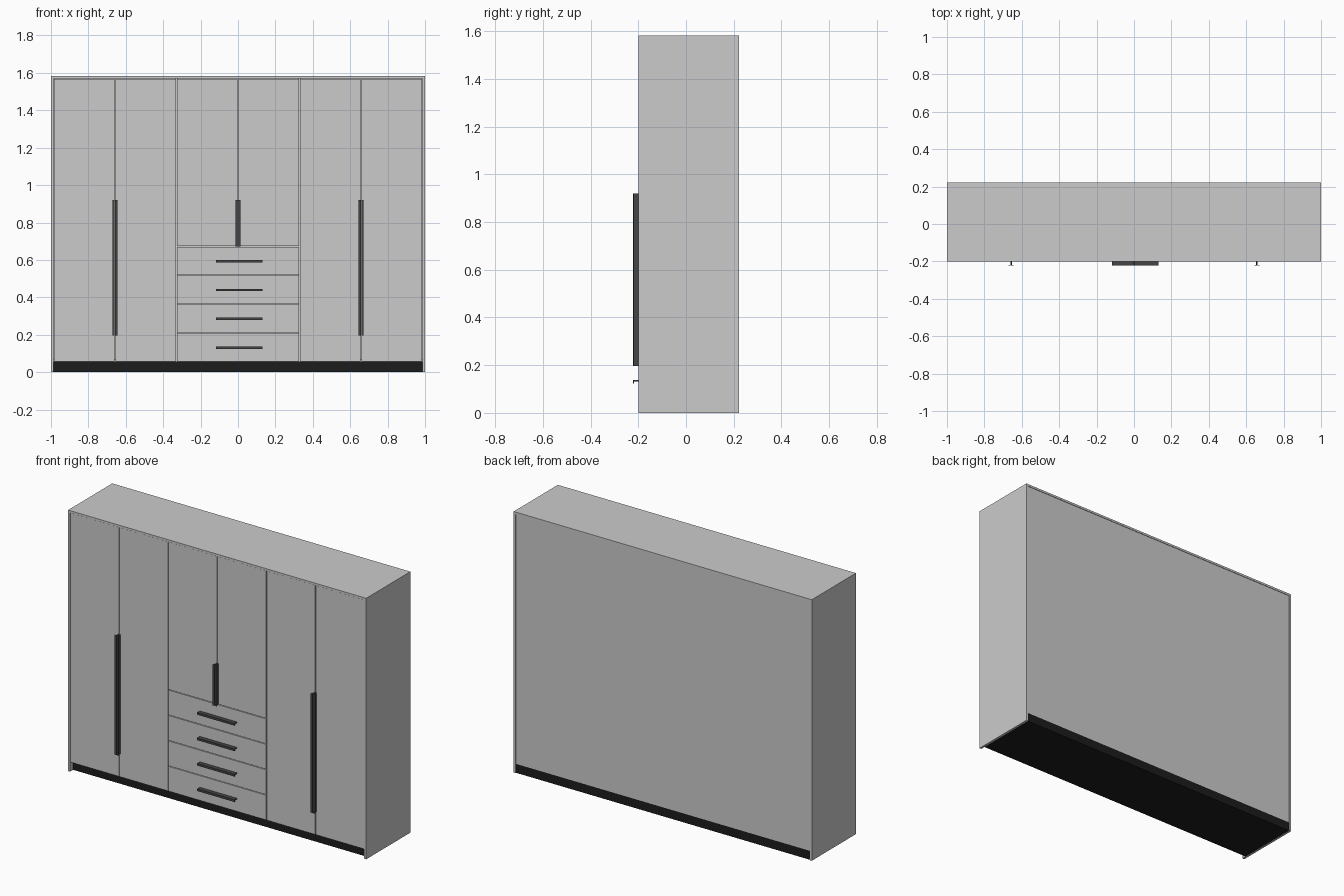
import bpy, bmesh

if "Cube" in bpy.data.objects:
    bpy.data.objects.remove(bpy.data.objects["Cube"])


def material(name, v):
    m = bpy.data.materials.new(name)
    m.diffuse_color = (v, v, v, 1)
    m.use_nodes = True
    m.node_tree.nodes["Principled BSDF"].inputs["Base Color"].default_value = m.diffuse_color
    return m


BLACK = material("plinth_black", 0.012)
DARK = material("handle_dark", 0.06)


def finish(name, bm, mat):
    bmesh.ops.recalc_face_normals(bm, faces=bm.faces)
    me = bpy.data.meshes.new(name)
    bm.to_mesh(me)
    bm.free()
    if mat:
        me.materials.append(mat)
    ob = bpy.data.objects.new(name, me)
    bpy.context.collection.objects.link(ob)
    return ob


def box(name, x, y, z, mat=None):
    """Box from (min, max) ranges on each axis."""
    bm = bmesh.new()
    bmesh.ops.create_cube(bm, size=1)
    for v in bm.verts:
        v.co = [r[0] if c < 0 else r[1] for c, r in zip(v.co, (x, y, z))]
    return finish(name, bm, mat)


def extrusion(name, points, offset, mat):
    """Closed profile pushed along an offset."""
    bm = bmesh.new()
    face = bm.faces.new([bm.verts.new(p) for p in points])
    ext = bmesh.ops.extrude_face_region(bm, geom=[face])["geom"]
    bmesh.ops.translate(bm, vec=offset,
                        verts=[g for g in ext if isinstance(g, bmesh.types.BMVert)])
    return finish(name, bm, mat)


T = 0.013                      # board thickness
FRONT, BACK, TOP = -0.20, 0.223, 1.583
DOOR_Y = (-0.197, -0.184)      # doors and drawer fronts
INNER_Y = (-0.183, 0.218)
BASE = 0.055
GAP = 0.002
COL = (1 - T) / 3              # door column width
DRAWER_TOP = 0.672

# Carcass
for side, s in (("left", -1), ("right", 1)):
    box(f"{side}_side_panel", sorted((s, s * (1 - T))), (FRONT, BACK), (0, TOP))
    box(f"{side}_partition", sorted((s * (COL - T / 2), s * (COL + T / 2))),
        INNER_Y, (BASE + T, TOP - T))
INNER_X = (-1 + T, 1 - T)
box("top_panel", INNER_X, (FRONT, BACK), (TOP - T, TOP))
box("bottom_panel", INNER_X, INNER_Y, (BASE, BASE + T))
box("back_panel", INNER_X, (0.214, 0.220), (BASE, TOP - T))
box("drawer_shelf", (-COL + T / 2, COL - T / 2), INNER_Y,
    (DRAWER_TOP - T / 2, DRAWER_TOP + T / 2))
box("plinth", INNER_X, (-0.172, 0.220), (0.001, BASE), BLACK)

# Doors, the middle pair stopping above the drawers
for i in range(6):
    x0 = -3 * COL + i * COL
    z0 = DRAWER_TOP if i in (2, 3) else BASE
    box(f"door_{i + 1}", (x0 + GAP, x0 + COL - GAP), DOOR_Y,
        (z0 + GAP, TOP - T - GAP))

# L-shaped handle profile: (distance from edge, y)
W, S, LIP = 0.013, 0.005, -0.223
PROFILE = [(0, DOOR_Y[0]), (0, LIP), (W, LIP), (W, LIP + 0.004),
           (S, LIP + 0.004), (S, DOOR_Y[0])]

# Door handles, back to back on each pair
for pair, cx, z0 in (("left", -2 * COL, 0.197), ("middle", 0, 0.672),
                     ("right", 2 * COL, 0.197)):
    for k, s in (("a", -1), ("b", 1)):
        pts = [(cx + s * (GAP / 2 + d), y, z0) for d, y in PROFILE]
        extrusion(f"{pair}_door_handle_{k}", pts, (0, 0, 0.92 - z0), DARK)

# Drawers, each with a downturned handle
STEP = (DRAWER_TOP - BASE) / 4
for i in range(4):
    z0 = BASE + i * STEP
    box(f"drawer_front_{i + 1}", (-COL + GAP, COL - GAP), DOOR_Y,
        (z0 + GAP, z0 + STEP - GAP))
    pts = [(-0.118, y, z0 + 0.082 - d) for d, y in PROFILE]
    extrusion(f"drawer_handle_{i + 1}", pts, (0.25, 0, 0), DARK)
